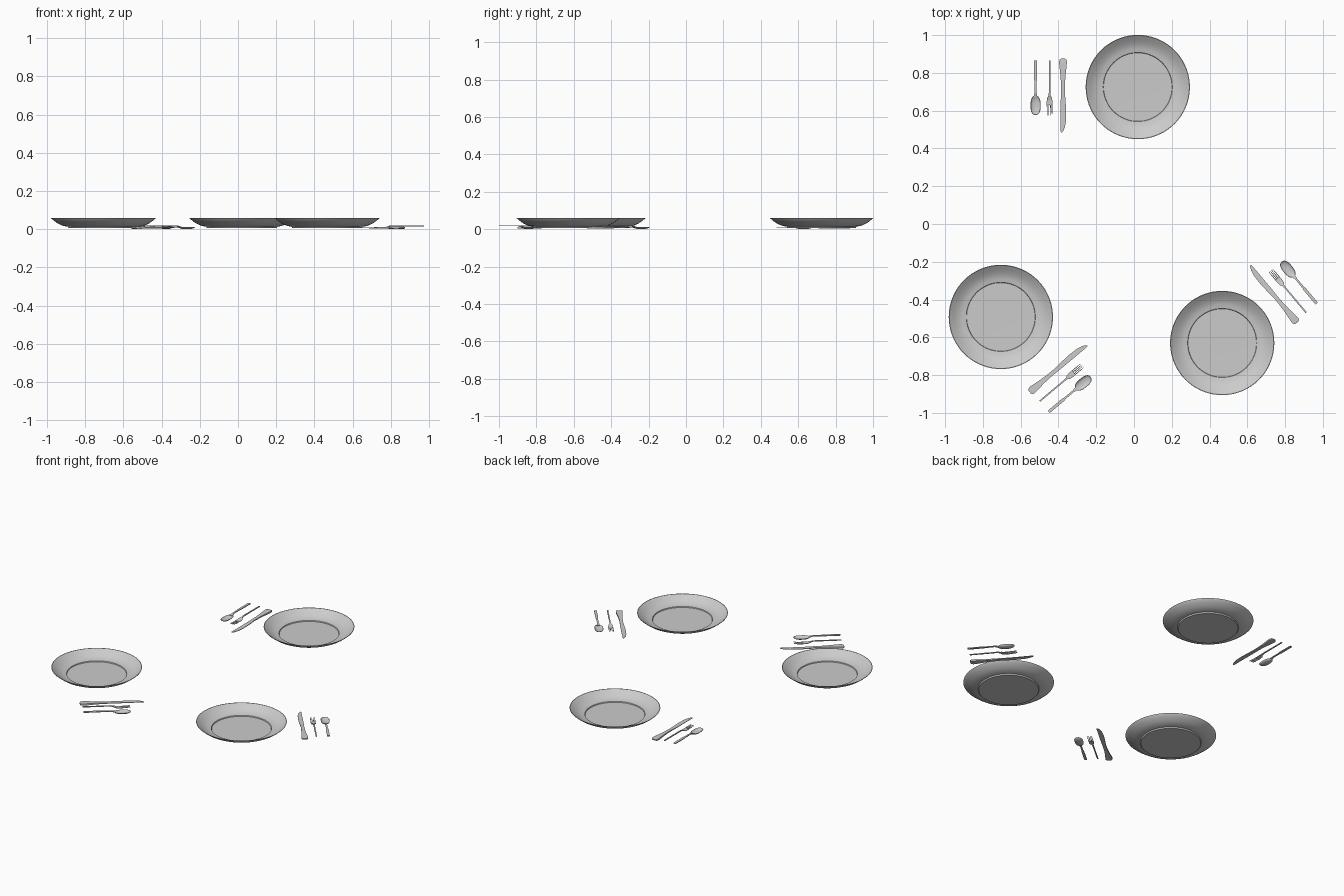
import bpy, bmesh, math

if "Cube" in bpy.data.objects:
    bpy.data.objects.remove(bpy.data.objects["Cube"])

def lathe(bm, profile, n, cx=0, cy=0, kx=1, ky=1, power=2.0):
    """Closed (radius, z) profile swept around z; power > 2 squares the plan."""
    rings = []
    for r, z in profile:
        if r == 0:
            rings.append([bm.verts.new((cx, cy, z))] * n)
            continue
        ring = []
        for i in range(n):
            a = 2 * math.pi * i / n
            c, s = math.cos(a), math.sin(a)
            q = (abs(c) ** power + abs(s) ** power) ** (-1 / power)
            ring.append(bm.verts.new((cx + kx * r * q * c, cy + ky * r * q * s, z)))
        rings.append(ring)
    for a, b in zip(rings, rings[1:]):
        for i in range(n):
            j = (i + 1) % n
            quad = list(dict.fromkeys((a[i], a[j], b[j], b[i])))
            bm.faces.new(quad)

def strip(bm, stations, cx=0):
    """Flat bar through stations (y, x_left, x_right, z_mid, thickness)."""
    loops = []
    for y, xl, xr, z, t in stations:
        h = t / 2
        loops.append([bm.verts.new((cx + x, y, zz)) for x, zz in
                      ((xl, z - h), (xr, z - h), (xr, z + h), (xl, z + h))])
    for a, b in zip(loops, loops[1:]):
        for i in range(4):
            j = (i + 1) % 4
            bm.faces.new((a[i], a[j], b[j], b[i]))
    bm.faces.new(loops[0])
    bm.faces.new(loops[-1])

def make_mesh(name, bm):
    bmesh.ops.recalc_face_normals(bm, faces=bm.faces[:])
    me = bpy.data.meshes.new(name)
    bm.to_mesh(me)
    bm.free()
    return me

def even(rows):
    return [(y, -w, w, z, t) for y, w, z, t in rows]

# Plate: flat floor, short foot, flared rim
bm = bmesh.new()
lathe(bm, [(0, .006), (.182, .006), (.185, .009), (.186, .014), (.203, .016),
           (.222, .022), (.240, .031), (.257, .043), (.275, .058), (.276, .060),
           (.273, .060), (.255, .047), (.238, .035), (.220, .026), (.203, .020),
           (.187, .018), (.183, .017), (.181, .011), (0, .010)], 72)
plate = make_mesh("plate", bm)

# Knife: rounded tapering handle, blade with curved belly
bm = bmesh.new()
strip(bm, [(.156, -.009, .009, .008, .007), (.152, -.017, .017, .008, .009),
           (.140, -.021, .021, .008, .011), (.115, -.019, .019, .008, .011),
           (.075, -.014, .014, .008, .010), (.030, -.011, .011, .008, .008),
           (-.025, -.011, .010, .008, .006), (-.07, -.012, .014, .007, .004),
           (-.13, -.012, .017, .007, .003), (-.18, -.012, .015, .007, .003),
           (-.21, -.012, .009, .007, .003), (-.228, -.012, .001, .007, .003),
           (-.236, -.011, -.006, .007, .003)], .071)
knife = make_mesh("knife", bm)

# Fork: slim handle, flared palm, four tines
bm = bmesh.new()
strip(bm, even([(.146, .004, .018, .005), (.06, .004, .018, .005),
                (-.025, .004, .018, .005), (-.042, .006, .014, .005),
                (-.052, .013, .010, .004), (-.070, .015, .007, .003),
                (-.090, .015, .007, .003)]))
for k in range(4):
    strip(bm, even([(-.088, .0021, .007, .003), (-.125, .0018, .008, .003),
                    (-.146, .0009, .011, .002)]), -.0129 + .0086 * k)
fork = make_mesh("fork", bm)

# Spoon: wide grip, narrow neck, squared oval bowl
bm = bmesh.new()
strip(bm, even([(.146, .008, .018, .005), (.045, .008, .018, .005),
                (.035, .0055, .018, .005), (-.02, .005, .018, .005),
                (-.034, .007, .015, .005), (-.050, .010, .011, .004)]), -.074)
lathe(bm, [(0, 0), (.45, .0008), (.75, .004), (.93, .008), (1, .012),
           (.95, .0125), (.88, .010), (.7, .006), (.45, .0035), (0, .0025)],
      32, -.074, -.092, .027, .051, 2.5)
spoon = make_mesh("spoon", bm)

def place(me, name, x, y, deg=0):
    ob = bpy.data.objects.new(name, me)
    ob.location = (x, y, 0)
    ob.rotation_euler.z = math.radians(deg)
    bpy.context.collection.objects.link(ob)
    return ob

# Three place settings: plate centre, cutlery centre, cutlery turn
settings = {"back": (.02, .725, -.447, .72, 0),
            "left": (-.705, -.492, -.387, -.844, 130),
            "right": (.467, -.630, .817, -.357, 220)}
for side, (px, py, cx, cy, deg) in settings.items():
    place(plate, side + "_plate", px, py)
    for me in (knife, fork, spoon):
        place(me, side + "_" + me.name, cx, cy, deg)

# Smooth shading with sharp creases (meshes are shared, one setting is enough)
bpy.ops.object.select_all(action='DESELECT')
for ob in bpy.context.collection.objects:
    if ob.name.startswith("back_"):
        ob.select_set(True)
        bpy.context.view_layer.objects.active = ob
bpy.ops.object.shade_smooth_by_angle(angle=math.radians(35))
